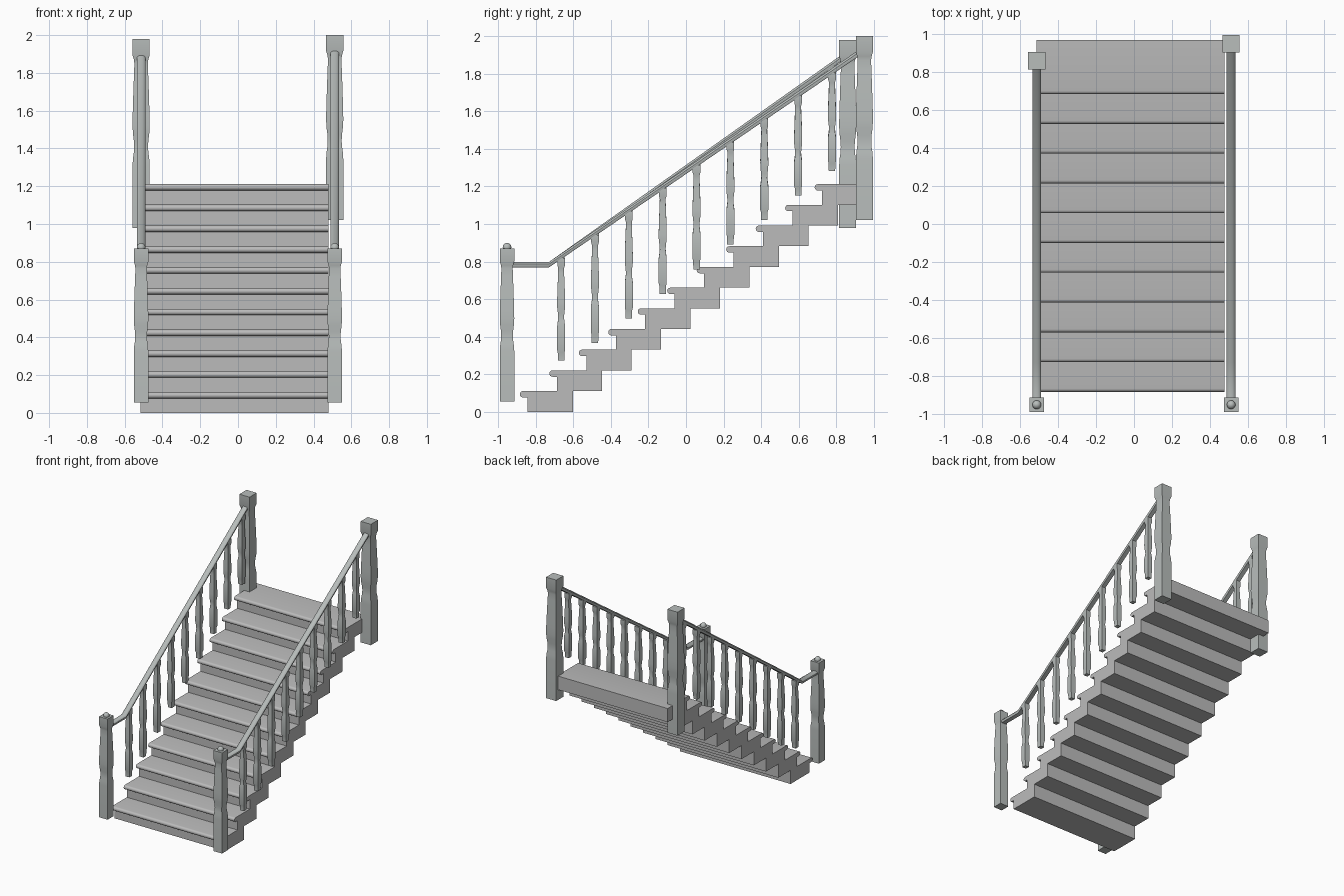
import bpy, bmesh, math

if "Cube" in bpy.data.objects:
    bpy.data.objects.remove(bpy.data.objects["Cube"], do_unlink=True)


def make_material(name, rgb):
    m = bpy.data.materials.new(name)
    m.use_nodes = True
    m.diffuse_color = (*rgb, 1)
    m.node_tree.nodes["Principled BSDF"].inputs["Base Color"].default_value = (*rgb, 1)
    return m


STEP_GREY = make_material("step grey", (0.5, 0.5, 0.5))
RAIL_GREY = make_material("railing grey", (0.48, 0.51, 0.5))


def loft(name, rings, material, angle=30):
    """Skin a list of equal-sized point rings and cap both ends."""
    bm = bmesh.new()
    rows = [[bm.verts.new(p) for p in ring] for ring in rings]
    n = len(rows[0])
    for a, b in zip(rows, rows[1:]):
        for i in range(n):
            j = (i + 1) % n
            bm.faces.new((a[i], a[j], b[j], b[i]))
    bm.faces.new(rows[0])
    bm.faces.new(rows[-1])
    bmesh.ops.recalc_face_normals(bm, faces=bm.faces)
    mesh = bpy.data.meshes.new(name)
    bm.to_mesh(mesh)
    bm.free()
    mesh.materials.append(material)
    ob = bpy.data.objects.new(name, mesh)
    bpy.context.collection.objects.link(ob)
    smooth(ob, angle)
    return ob


def smooth(ob, angle=30):
    bpy.ops.object.select_all(action="DESELECT")
    ob.select_set(True)
    bpy.context.view_layer.objects.active = ob
    bpy.ops.object.shade_smooth_by_angle(angle=math.radians(angle))


# Square turned profiles: (height fraction, width factor)
NEWEL = [(0, 1), (0.33, 1), (0.37, 0.94), (0.40, 0.84), (0.43, 0.81), (0.46, 0.84),
         (0.50, 0.95), (0.54, 1), (0.60, 0.98), (0.72, 0.9), (0.82, 0.82), (0.87, 0.78),
         (0.89, 0.84), (0.915, 1), (1, 1)]
BALUSTER = [(0, 0.8), (0.08, 0.84), (0.1, 1), (0.33, 1), (0.38, 0.82), (0.42, 0.72),
            (0.46, 0.8), (0.52, 0.98), (0.57, 1), (0.7, 0.9), (0.85, 0.74), (0.9, 0.72),
            (0.93, 0.95), (1, 0.95)]


def square_post(name, x, y, z0, z1, width, profile):
    rings = []
    for t, f in profile:
        h, z = width * f / 2, z0 + t * (z1 - z0)
        rings.append([(x - h, y - h, z), (x + h, y - h, z), (x + h, y + h, z), (x - h, y + h, z)])
    return loft(name, rings, RAIL_GREY)


# Steps: a block with a rounded nosing, extruded across the width
RISE, RUN, COUNT = 0.1102, 0.157, 11
NOSE = 0.034
for k in range(COUNT):
    front, top = -0.845 + k * RUN, (k + 1) * RISE
    back = 0.97 if k == COUNT - 1 else front + 0.242
    r = NOSE / 2
    outline = [(back, top - RISE), (back, top)]
    for s in range(9):
        a = math.pi / 2 + math.pi * s / 8
        outline.append((front - 0.023 + r * math.cos(a), top - r + r * math.sin(a)))
    outline += [(front, top - NOSE), (front, top - RISE)]
    loft(f"step_{k + 1}", [[(x, y, z) for y, z in outline] for x in (-0.515, 0.478)], STEP_GREY)

# Railings: the two sides differ only in where the upper newel stands
BEND, RAIL_Z = -0.73, 0.783
for side, x, newel_y, newel_z, rail_end, rail_top in (
        ("right", -0.513, 0.861, 0.98, 0.83, 1.885),
        ("left", 0.512, 0.95, 1.02, 0.92, 1.91)):
    square_post(f"{side}_front_newel", x, -0.953, 0.055, 0.87, 0.077, NEWEL)
    square_post(f"{side}_back_newel", x, newel_y, newel_z, newel_z + (1.0 if side == "right" else 0.98),
                0.091, NEWEL)

    # Small ball finial
    bpy.ops.mesh.primitive_uv_sphere_add(segments=20, ring_count=12, radius=0.023,
                                         location=(x, -0.953, 0.876))
    ball = bpy.context.object
    ball.name = f"{side}_finial"
    ball.data.materials.append(RAIL_GREY)
    smooth(ball, 60)

    # Handrail with a softly rounded top
    section = [(-0.018, -0.5), (0.018, -0.5), (0.023, -0.2), (0.023, 0.1), (0.017, 0.38),
               (0.007, 0.5), (-0.007, 0.5), (-0.017, 0.38), (-0.023, 0.1), (-0.023, -0.2)]
    path = [(-0.93, RAIL_Z, 0.027), (BEND, RAIL_Z, 0.029), (rail_end, rail_top, 0.034)]
    loft(f"{side}_handrail",
         [[(x + u, y, z + v * t) for u, v in section] for y, z, t in path], RAIL_GREY, 35)

    # Balusters follow the slope of the rail
    slope = (rail_top - RAIL_Z) / (rail_end - BEND)
    for i in range(9):
        y = -0.665 + 0.1803 * i
        bottom = 0.274 if i == 0 else 0.235 + 0.131 * i
        top = RAIL_Z + slope * (y - BEND) - 0.008
        square_post(f"{side}_baluster_{i + 1}", x, y, bottom, top, 0.043, BALUSTER)
